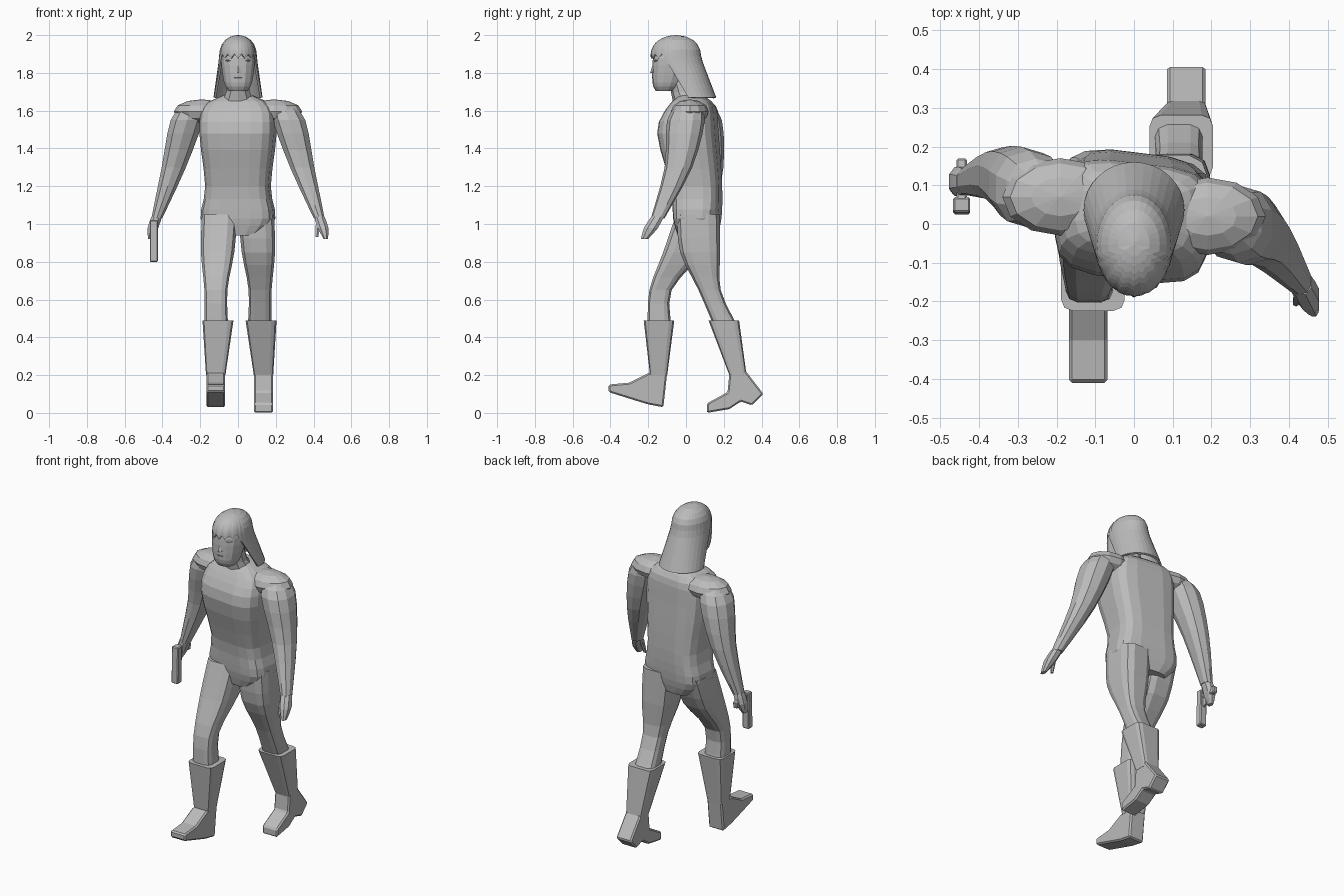
import bpy, bmesh, math

default_cube = bpy.data.objects.get("Cube")
if default_cube:
    bpy.data.objects.remove(default_cube, do_unlink=True)

shade = 0.5
grey = bpy.data.materials.new("plain grey")
grey.use_nodes = True
grey.diffuse_color = (shade, shade, shade, 1)
grey.node_tree.nodes["Principled BSDF"].inputs["Base Color"].default_value = grey.diffuse_color


def finish(name, mesh_data):
    """Turn a bmesh into a grey object in the scene."""
    bmesh.ops.recalc_face_normals(mesh_data, faces=mesh_data.faces)
    mesh = bpy.data.meshes.new(name)
    mesh_data.to_mesh(mesh)
    mesh_data.free()
    mesh.materials.append(grey)
    part = bpy.data.objects.new(name, mesh)
    bpy.context.collection.objects.link(part)
    return part


def bridge(mesh_data, rings):
    """Join neighbouring closed rings with quads."""
    for lower, upper in zip(rings, rings[1:]):
        for i in range(len(lower)):
            j = (i + 1) % len(lower)
            mesh_data.faces.new((lower[i], lower[j], upper[j], upper[i]))


def smooth(values, t):
    """Smooth curve through evenly spaced values."""
    last = len(values) - 1
    i = min(int(t), last - 1)
    k = t - i
    before, start = values[max(i - 1, 0)], values[i]
    end, after = values[i + 1], values[min(i + 2, last)]
    bend = 2 * before - 5 * start + 4 * end - after
    swing = 3 * (start - end) + after - before
    return start + k * (end - before + k * (bend + k * swing)) / 2


def rounded(value, power):
    return math.copysign(abs(value) ** (2 / power), value)


def loft(name, heights, xs, ys, widths, depths, sides=10, power=2.3, steps=3, twist=0, mirror=1):
    """Skin of level cross-sections; widths and depths are half sizes."""
    mesh_data = bmesh.new()
    rings = []
    total = (len(heights) - 1) * steps
    for step in range(total + 1):
        z, cx, cy, width, depth = (smooth(row, step / steps) for row in (heights, xs, ys, widths, depths))
        ring = []
        for i in range(sides):
            angle = (i + 0.5) * math.tau / sides
            x = width * rounded(math.cos(angle), power)
            y = depth * rounded(math.sin(angle), power)
            turned_x = x * math.cos(twist) - y * math.sin(twist)
            turned_y = x * math.sin(twist) + y * math.cos(twist)
            ring.append(mesh_data.verts.new((mirror * (cx + turned_x), cy + turned_y, z)))
        rings.append(ring)
    bridge(mesh_data, rings)
    mesh_data.faces.new(rings[0])
    mesh_data.faces.new(rings[-1])
    return finish(name, mesh_data)


def slab(name, profile, centre, half_width, bevel=0.005):
    """Side profile of (y, z) points extruded across x, with softened edges."""
    mesh_data = bmesh.new()
    rings = [[mesh_data.verts.new((x, y, z)) for y, z in profile]
             for x in (centre - half_width, centre + half_width)]
    bridge(mesh_data, rings)
    for ring in rings:
        mesh_data.faces.new(ring)
    edges = finish(name, mesh_data).modifiers.new("soft edges", "BEVEL")
    edges.width, edges.segments = bevel, 1


def bead(name, x, y, z, size, segments=8):
    """Faceted ellipsoid for rounded masses and facial features."""
    mesh_data = bmesh.new()
    bmesh.ops.create_uvsphere(mesh_data, u_segments=segments, v_segments=segments // 2, radius=1)
    bmesh.ops.scale(mesh_data, vec=size, verts=mesh_data.verts)
    bmesh.ops.translate(mesh_data, vec=(x, y, z), verts=mesh_data.verts)
    finish(name, mesh_data)


# Torso, twisted so the left shoulder leads, and neck
loft("torso", heights=[.94, 1.03, 1.2, 1.48, 1.62, 1.68], xs=[0] * 6,
     ys=[.06, .06, .055, .01, .03, .03], widths=[.12, .195, .17, .2, .18, .08],
     depths=[.1, .12, .13, .155, .12, .06], sides=16, power=3.8, twist=math.radians(-7))
loft("neck", heights=[1.65, 1.7, 1.78], xs=[0] * 3, ys=[.01, -.02, -.04],
     widths=[.09, .065, .06], depths=[.08, .06, .06], power=2, steps=2)


def arm(side, mirror, arm_ys, hand_ys):
    """Sloping shoulder, arm down to the wrist, and a tapering hand."""
    bead(side + "_shoulder", mirror * .19, arm_ys[0], 1.595, (.15, .1, .065), segments=12)
    loft(side + "_arm", heights=[1.64, 1.55, 1.3, 1.03], xs=[.23, .27, .34, .43], ys=arm_ys,
         widths=[.05, .09, .067, .03], depths=[.05, .1, .073, .036], mirror=mirror)
    loft(side + "_hand", heights=[1.04, .98, .92], xs=[.43, .45, .465], ys=hand_ys,
         widths=[.03, .03, .012], depths=[.035, .04, .02], sides=8, steps=2, mirror=mirror)


arm("left", 1, arm_ys=[.02, 0, -.04, -.15], hand_ys=[-.15, -.185, -.22])
arm("right", -1, arm_ys=[.07, .09, .125, .11], hand_ys=[.11, .11, .1])
loft("left_thumb", heights=[1.01, .93], xs=[.425, .418], ys=[-.18, -.205],
     widths=[.015, .008], depths=[.016, .008], sides=6, steps=1)

# Pistol pointing down, with its grip held in the right hand
slab("pistol_slide", [(.025, .8), (.065, .8), (.07, 1.02), (.03, 1.02)], -.445, .022)
slab("pistol_grip", [(.06, .97), (.165, .96), (.17, 1), (.06, 1.02)], -.445, .014)
slab("trigger_guard", [(.06, .91), (.09, .92), (.09, .97), (.06, .97)], -.445, .006, bevel=.002)


def leg(side, mirror, leg_ys, boot_xs, boot_ys, foot_profile):
    """Thigh and knee entering a flared boot shaft, which stands on a profiled foot."""
    loft(side + "_leg", heights=[1.05, .85, .65, .46], xs=[.097, .108, .117, .115], ys=leg_ys,
         widths=[.096, .09, .062, .064], depths=[.115, .108, .06, .064], sides=12, power=3.6, mirror=mirror)
    loft(side + "_boot_shaft", heights=[.49, .2], xs=boot_xs, ys=boot_ys,
         widths=[.083, .052], depths=[.082, .046], sides=12, power=6, steps=1, mirror=mirror)
    slab(side + "_foot", foot_profile, mirror * boot_xs[1], .05, bevel=.008)


leg("right", -1, leg_ys=[.06, -.015, -.135, -.14], boot_xs=[.106, .118], boot_ys=[-.143, -.145],
    foot_profile=[(-.1, .21), (-.12, .03), (-.2, .045), (-.25, .06), (-.41, .11), (-.41, .15),
                  (-.3, .16), (-.2, .21)])
leg("left", 1, leg_ys=[.065, .075, .125, .21], boot_xs=[.122, .135], boot_ys=[.2, .275],
    foot_profile=[(.23, .21), (.31, .23), (.41, .1), (.35, .04), (.29, .06), (.23, .02), (.11, 0),
                  (.11, .05), (.22, .11)])

# Head and face
loft("head", heights=[1.705, 1.75, 1.88, 1.94], xs=[0] * 4, ys=[-.11, -.1, -.075, -.06],
     widths=[.052, .076, .092, .07], depths=[.05, .078, .1, .09], sides=14)
loft("nose", heights=[1.8, 1.86], xs=[0, 0], ys=[-.168, -.162],
     widths=[.018, .006], depths=[.022, .01], sides=6, steps=1)
bead("upper_lip", 0, -.168, 1.775, (.03, .012, .006))
bead("lower_lip", 0, -.166, 1.763, (.025, .012, .006))
for side, mirror in (("left", 1), ("right", -1)):
    bead(side + "_brow", mirror * .04, -.15, 1.865, (.027, .02, .007))
    bead(side + "_eye", mirror * .04, -.15, 1.84, (.014, .015, .006))


def hair_outline(z):
    """Half width, front and back of the hair: a dome above the brow, flaring below it."""
    brow, crown = 1.88, 2.0
    if z > brow:
        dome = math.sqrt(max(1 - ((z - brow) / (crown - brow)) ** 2.5, 0.001))
        return .1 * dome, -.05 - .138 * dome, -.05 + .13 * dome
    drop = (brow - z) / .21
    return .1 + .03 * drop, -.188 + .1 * drop, .08 + .08 * drop


def hair_edge(index, angle):
    """Lower edge: ragged fringe in front, locks at the temples, long curtain behind."""
    from_front = min(angle, math.tau - angle)
    if from_front < 1.1:
        return 1.9 if index % 2 else 1.875
    return 1.83 if from_front < 1.3 else 1.67


# Long hair as one thickened shell
mesh_data = bmesh.new()
columns, rows = 32, 11
rings = []
for row in range(rows):
    ring = []
    for column in range(columns):
        angle = column * math.tau / columns
        fall = (row / (rows - 1)) ** 1.6
        z = 2 - (2 - hair_edge(column, angle)) * fall
        width, front, back = hair_outline(z)
        y = (front + back) / 2 - (back - front) / 2 * math.cos(angle)
        ring.append(mesh_data.verts.new((width * math.sin(angle), y, z)))
    rings.append(ring)
bridge(mesh_data, rings)
mesh_data.faces.new(rings[0])
shell = finish("hair", mesh_data).modifiers.new("thickness", "SOLIDIFY")
shell.thickness, shell.offset = 0.012, -1
